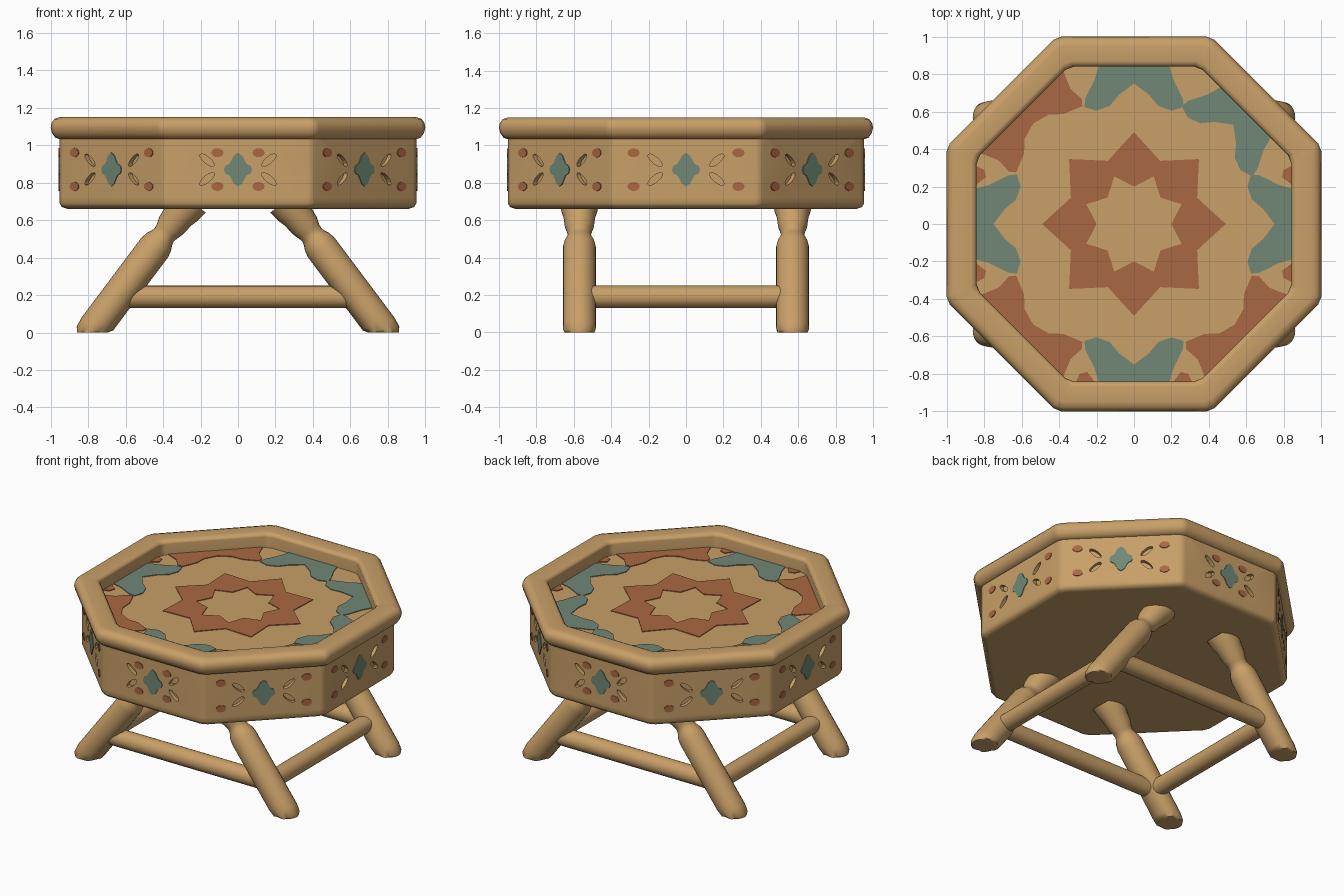
import bpy, bmesh, math
from mathutils import Vector, Matrix

cube = bpy.data.objects.get("Cube")
if cube:
    bpy.data.objects.remove(cube, do_unlink=True)


def material(name, rgb):
    m = bpy.data.materials.new(name)
    m.use_nodes = True
    m.diffuse_color = (*rgb, 1)
    bsdf = m.node_tree.nodes["Principled BSDF"]
    bsdf.inputs["Base Color"].default_value = (*rgb, 1)
    bsdf.inputs["Roughness"].default_value = 0.8
    return m


WOOD = material("tan wood", (0.58, 0.35, 0.138))
RUST = material("rust paint", (0.40, 0.14, 0.054))
TEAL = material("teal paint", (0.16, 0.245, 0.18))
TAN8 = math.tan(math.pi / 8)


def finish(name, bm, mat, smooth=True):
    bmesh.ops.recalc_face_normals(bm, faces=bm.faces)
    me = bpy.data.meshes.new(name)
    bm.to_mesh(me)
    bm.free()
    me.materials.append(mat)
    ob = bpy.data.objects.new(name, me)
    bpy.context.collection.objects.link(ob)
    if smooth:
        bpy.ops.object.select_all(action="DESELECT")
        ob.select_set(True)
        bpy.context.view_layer.objects.active = ob
        bpy.ops.object.shade_smooth_by_angle(angle=math.radians(40))
    return ob


def bridge(bm, a, b):
    n = len(a)
    for i in range(n):
        j = (i + 1) % n
        bm.faces.new((a[i], a[j], b[j], b[i]))


def octagon(apothem, z, cut):
    """Octagon ring with clipped corners."""
    u = apothem * TAN8 - cut
    return [Matrix.Rotation(k * math.pi / 4, 3, "Z") @ Vector((apothem, s * u, z))
            for k in range(8) for s in (-1, 1)]


def octagon_sweep(name, profile, closed):
    bm = bmesh.new()
    rings = [[bm.verts.new(p) for p in octagon(r, z, 0.025)] for r, z in profile]
    for a, b in zip(rings, rings[1:]):
        bridge(bm, a, b)
    if closed:
        bridge(bm, rings[-1], rings[0])
    else:
        bm.faces.new(rings[0])
        bm.faces.new(rings[-1])
    ob = finish(name, bm, WOOD)
    ob.modifiers.new("even shading", "WEIGHTED_NORMAL").keep_sharp = True
    return ob


def lathe(name, start, direction, profile, segs=24):
    """Turned part: profile holds (distance along axis, radius)."""
    turn = Vector(direction).to_track_quat("Z", "Y")
    bm = bmesh.new()
    rings = []
    for t, r in profile:
        ring = []
        for i in range(segs):
            a = 2 * math.pi * i / segs
            p = Vector(start) + turn @ Vector((r * math.cos(a), r * math.sin(a), t))
            p.z = max(p.z, 0)
            ring.append(bm.verts.new(p))
        rings.append(ring)
    for a, b in zip(rings, rings[1:]):
        bridge(bm, a, b)
    bm.faces.new(rings[0])
    bm.faces.new(rings[-1])
    return finish(name, bm, WOOD)


def prism(bm, points, offset):
    low = [bm.verts.new(p) for p in points]
    high = [bm.verts.new(p + offset) for p in points]
    bm.faces.new(low)
    bm.faces.new(high)
    bridge(bm, low, high)


def mirrored(half):
    return half + [(-u, v) for u, v in reversed(half) if u != 0]


# Octagonal drum and rounded rim
SIDE, FLOOR, MID = 0.953, 1.05, 0.87
body = octagon_sweep("tray_body", [(0.91, 0.66), (0.94, 0.67), (0.953, 0.69),
                                   (SIDE, 0.72), (SIDE, FLOOR)], False)
octagon_sweep("rim", [(0.84, 1.03), (0.84, 1.125), (0.85, 1.14), (0.87, 1.15), (0.95, 1.15),
                      (0.98, 1.14), (0.995, 1.12), (1.0, 1.095), (0.993, 1.065),
                      (0.975, 1.04), (0.945, 1.03)], True)


# Paint on the side panels, and leaf carvings beside each diamond
def on_side(k, pts, r=SIDE - 0.002):
    rot = Matrix.Rotation(k * math.pi / 4, 3, "Z")
    return [rot @ Vector((r, u, MID + v)) for u, v in pts], rot @ Vector((1, 0, 0))


def oval(cu, cv, a, b, tilt=0, n=12):
    out = []
    for i in range(n):
        t = 2 * math.pi * i / n
        x, y = a * math.cos(t), b * math.sin(t)
        out.append((cu + x * math.cos(tilt) - y * math.sin(tilt),
                    cv + x * math.sin(tilt) + y * math.cos(tilt)))
    return out


quarter = [(0, 0.09), (0.022, 0.075), (0.035, 0.05), (0.045, 0.032), (0.068, 0.02), (0.075, 0)]
half = quarter + [(u, -v) for u, v in reversed(quarter[:-1])]
diamonds, dots, leaves = bmesh.new(), bmesh.new(), bmesh.new()
for k in range(8):
    pts, n = on_side(k, mirrored(half))
    prism(diamonds, pts, n * 0.007)
    du = 0.11 if k in (2, 6) else 0.28
    for su in (-1, 1):
        for sv in (-1, 1):
            pts, n = on_side(k, oval(su * du, sv * 0.09, 0.033, 0.024))
            prism(dots, pts, n * 0.007)
            pts, n = on_side(k, oval(su * 0.165, sv * 0.05, 0.048, 0.018, su * sv * 0.7), 0.925)
            prism(leaves, pts, n * 0.1)
finish("side_diamonds", diamonds, TEAL, False)
finish("side_dots", dots, RUST, False)
cutter = finish("leaf_cutter", leaves, WOOD, False)
cutter.hide_render = True
cut = body.modifiers.new("carving", "BOOLEAN")
cut.operation, cut.solver, cut.object = "DIFFERENCE", "EXACT", cutter
bpy.context.view_layer.objects.active = body
bpy.ops.object.modifier_move_to_index(modifier="carving", index=0)
bpy.ops.object.modifier_apply(modifier="carving")
bpy.data.objects.remove(cutter, do_unlink=True)

# Painted centre star
bm = bmesh.new()
loops = []
for tip, valley in ((0.49, 0.365), (0.2, 0.275)):
    for z in (FLOOR - 0.002, FLOOR + 0.005):
        loops.append([bm.verts.new(Matrix.Rotation(i * math.pi / 8, 3, "Z") @
                                   Vector((valley if i % 2 else tip, 0, z))) for i in range(16)])
for a, b in ((0, 1), (1, 3), (3, 2), (2, 0)):
    bridge(bm, loops[a], loops[b])
finish("centre_star", bm, RUST, False)

# Painted border motifs around the tray floor
narrow = [(0, 0.75), (0.08, 0.69), (0.13, 0.63), (0.2, 0.605), (0.265, 0.625),
          (0.26, 0.67), (0.21, 0.77), (0.19, 0.842)]
wide = [(0, 0.76), (0.09, 0.735), (0.15, 0.68), (0.25, 0.64), (0.275, 0.67),
        (0.27, 0.75), (0.31, 0.842)]
speck = [(0.21, 0.842), (0.25, 0.79), (0.29, 0.80), (0.31, 0.842)]
teal, rust = bmesh.new(), bmesh.new()


def on_floor(bm, k, pts):
    rot = Matrix.Rotation(k * math.pi / 4, 3, "Z")
    prism(bm, [rot @ Vector((r, u, FLOOR - 0.002)) for u, r in pts], Vector((0, 0, 0.007)))


for k in range(8):
    if k % 2 == 0 or k == 1:
        on_floor(teal, k, mirrored(narrow))
    else:
        on_floor(rust, k, mirrored(wide))
    if k in (0, 4, 6):
        for s in (-1, 1):
            on_floor(rust, k, [(s * u, r) for u, r in speck])
finish("teal_border", teal, TEAL, False)
finish("rust_border", rust, RUST, False)

# Splayed turned legs and stretchers
leg = [(-0.06, 0.03), (-0.045, 0.06), (-0.02, 0.08), (0.03, 0.088), (0.08, 0.088), (0.57, 0.088),
       (0.605, 0.08), (0.63, 0.068), (0.65, 0.062), (0.675, 0.066), (0.71, 0.078),
       (0.78, 0.086), (0.82, 0.098), (0.88, 0.105)]
LEG_Y, BAR_X, BAR_Z = 0.57, 0.64, 0.19
for sx, side in ((1, "left"), (-1, "right")):
    for sy, end in ((-1, "front"), (1, "back")):
        lathe(f"{end}_{side}_leg", (sx * 0.785, sy * LEG_Y, 0), (-sx * 0.6, 0, 0.8), leg)
    lathe(f"{side}_stretcher", (sx * BAR_X, -LEG_Y, BAR_Z), (0, 1, 0),
          [(0, 0.06), (2 * LEG_Y, 0.06)])
for sy, end in ((-1, "front"), (1, "back")):
    lathe(f"{end}_stretcher", (-BAR_X, sy * LEG_Y, BAR_Z), (1, 0, 0),
          [(0, 0.06), (2 * BAR_X, 0.06)])
